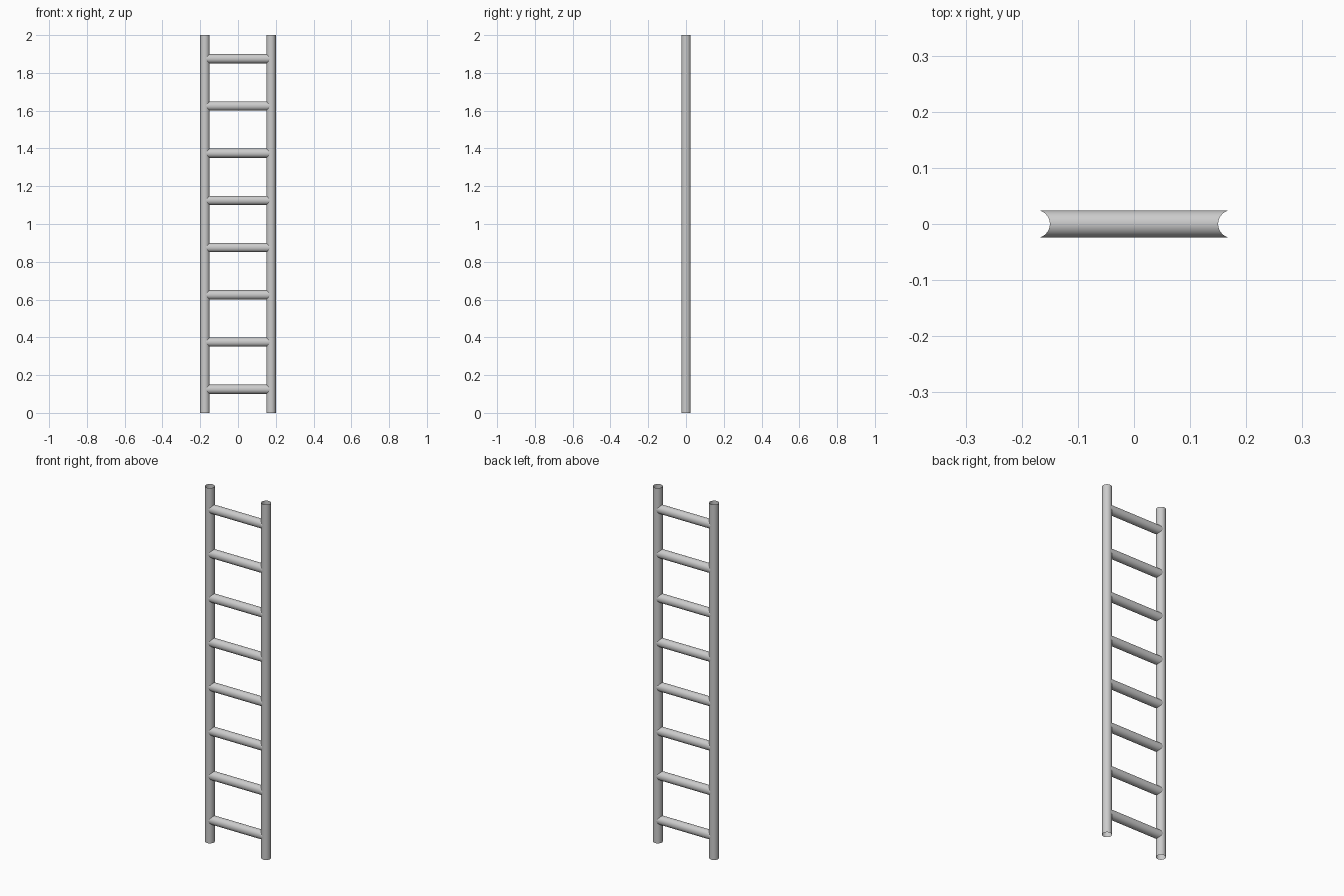
import bpy, bmesh, math

if "Cube" in bpy.data.objects:
    bpy.data.objects.remove(bpy.data.objects["Cube"])

SIDES = 48
RAIL_X, RAIL_R, HEIGHT = 0.175, 0.025, 2.0
RUNG_R, RUNG_COUNT = 0.0245, 8


def tube(name, start, end):
    """Open smooth tube joining two matching rings of points."""
    bm = bmesh.new()
    a = [bm.verts.new(p) for p in start]
    b = [bm.verts.new(p) for p in end]
    for i in range(SIDES):
        j = (i + 1) % SIDES
        bm.faces.new((a[i], a[j], b[j], b[i])).smooth = True
    mesh = bpy.data.meshes.new(name)
    bm.to_mesh(mesh)
    bm.free()
    obj = bpy.data.objects.new(name, mesh)
    bpy.context.collection.objects.link(obj)
    return obj


angles = [2 * math.pi * i / SIDES for i in range(SIDES)]

# Side rails: hollow tubes, open at both ends
for side, label in ((-1, "left"), (1, "right")):
    ring = [(side * RAIL_X + RAIL_R * math.cos(t), RAIL_R * math.sin(t)) for t in angles]
    tube(f"{label}_rail", [(x, y, 0) for x, y in ring], [(x, y, HEIGHT) for x, y in ring])

# Rungs: ends saddle-cut to meet the round rails
spacing = HEIGHT / RUNG_COUNT
profile = []
for t in angles:
    y, z = RUNG_R * math.cos(t), RUNG_R * math.sin(t)
    profile.append((RAIL_X - math.sqrt(RAIL_R ** 2 - y ** 2), y, z))
for n in range(RUNG_COUNT):
    h = (n + 0.5) * spacing
    tube(f"rung_{n + 1}", [(-x, y, z + h) for x, y, z in profile],
         [(x, y, z + h) for x, y, z in profile])
